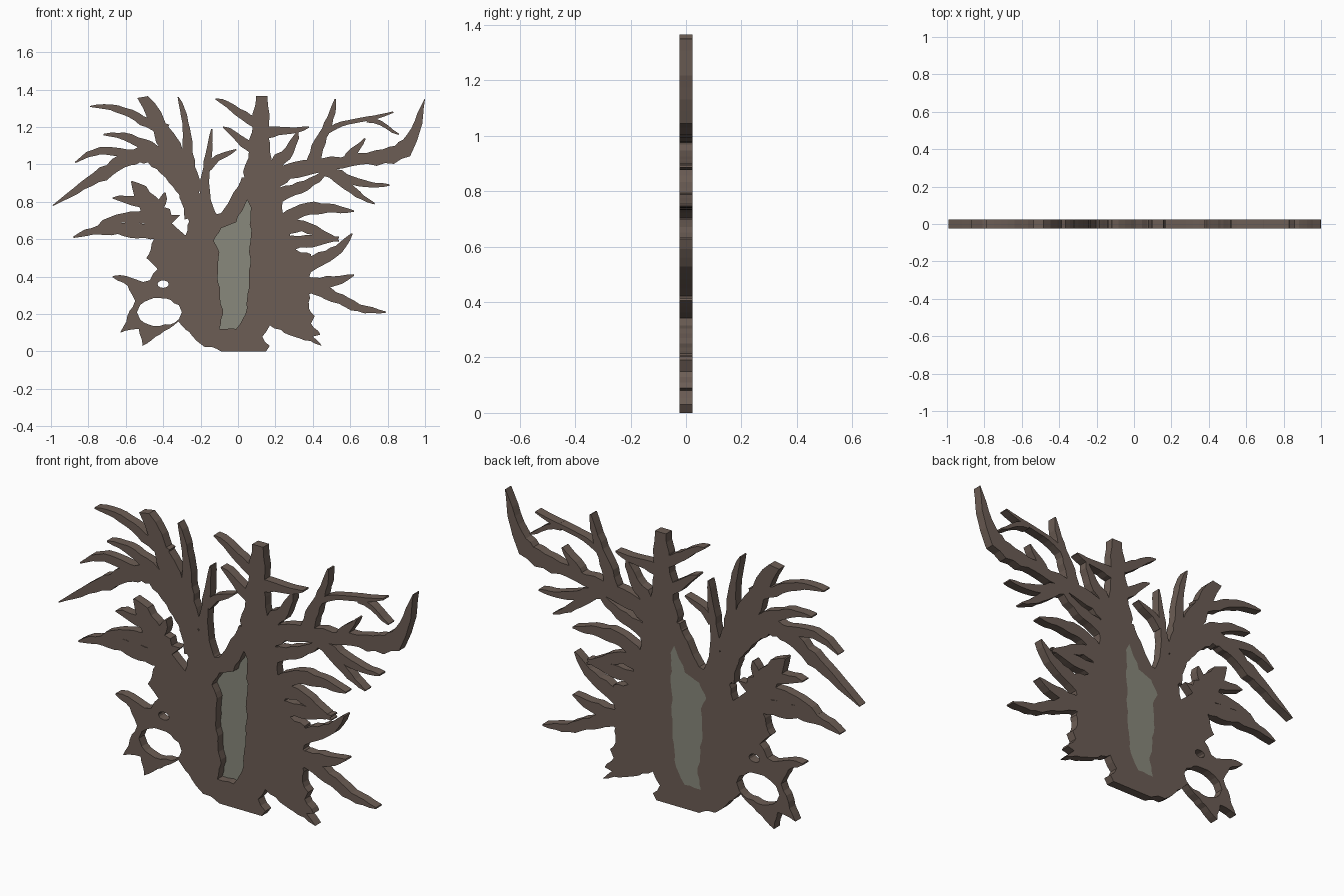
import bpy, bmesh, random
from math import sin, cos, pi, tau
from mathutils import Vector
from mathutils.geometry import delaunay_2d_cdt

if "Cube" in bpy.data.objects:
    bpy.data.objects.remove(bpy.data.objects["Cube"])

random.seed(4)
T = 0.0235            # half thickness of the cut-out
TOP = 136.5           # the tree is cropped flat here
# outlines are (x, z) in hundredths of a unit

TRUNK = [(-9, 0), (15, 0), (17, 3), (13, 8), (17, 14), (33, 7), (45, 3), (40, 8), (44, 9), (39, 15),
         (41, 19), (38, 23), (39, 52), (28, 55), (28, 64), (24, 74), (22, 92), (17, 97), (2, 93),
         (-9, 74), (-18, 71), (-25, 74), (-28, 62), (-37, 70), (-46, 72), (-50, 65), (-45, 60),
         (-49, 50), (-43, 44), (-50, 34), (-59, 35), (-55, 27), (-63, 10), (-53, 12), (-51, 3),
         (-44, 8), (-32, 16), (-20, 4)]
HOLLOW = [(5, 81), (7, 77), (6, 40), (4, 20), (-1, 12), (-10, 12), (-8, 20), (-11, 40), (-10, 53),
          (-13, 59), (-9, 66), (-1, 69)]

# boughs: (x, z, width) along a smooth path
BOUGHS = [
    [(10, 80, 22), (11, 103, 12), (13, 137, 6)],
    [(-20, 66, 10), (-31, 98, 12), (-51, 137, 6)],
    [(-24, 72, 8), (-31, 91, 9), (-50, 105, 8), (-72, 95, 7), (-99, 78, .5)],
    [(12, 86, 14), (27, 96, 8), (60, 102, 6), (89, 108, 9), (100, 135, .5)]]
# twigs: start x, z, end x, z, base width, optional sideways bend in percent
LEFT_TWIGS = [
    (-22, 85, -32, 136, 7), (-38, 118, -79, 131, 6, -6), (-34, 103, -72, 116, 7, -6),
    (-52, 104, -87, 101, 6, -14), (-38, 66, -57, 91, 17), (-45, 79, -67, 82, 7),
    (-44, 72, -39, 85, 7), (-40, 65, -88, 61, 9, -5), (-46, 72, -75, 67, 8, -6), (-48, 34, -67, 40, 7)]
CENTRE_TWIGS = [
    (9, 123, -12, 135, 6), (9, 108, -8, 120, 6), (12, 116, 38, 120, 6), (16, 94, 32, 118, 9, -5),
    (-13, 70, -14, 119, 6, 8), (-16, 98, -1, 108, 4, 8)]
RIGHT_TWIGS = [
    (40, 99, 52, 135, 7), (46, 117, 83, 128, 3, 3), (69, 124, 86, 116, 3, 6), (58, 102, 68, 114, 5),
    (42, 99, 81, 89, 6, -6), (44, 98, 73, 79, 6), (20, 82, 48, 97, 8, -4), (22, 67, 62, 75, 9, 14),
    (24, 67, 54, 59, 8, 8), (26, 57, 54, 61, 8), (35, 45, 61, 63, 9, -8),
    (34, 33, 62, 41, 9), (32, 38, 79, 21, 8, -4)]


def rough(poly, amount=0.6):
    """Break long edges into short uneven ones, like torn bark."""
    out = []
    for a, b in zip(poly, poly[1:] + poly[:1]):
        a, b = Vector(a), Vector(b)
        n = 1 if a.y == b.y == 0 else max(1, round((b - a).length / 3))
        for i in range(n):
            p = a.lerp(b, i / n)
            if i:
                p += Vector((random.uniform(-amount, amount), random.uniform(-amount, amount)))
            out.append(p)
    return out


def oval(x, z, rx, rz, n=12):
    return [(x + rx * cos(tau * i / n), z + rz * sin(tau * i / n)) for i in range(n)]


def bough_line(path, steps=7):
    """Smooth centre line through the path points; z holds the width."""
    pts = [Vector(p) for p in path]
    pts = [2 * pts[0] - pts[1]] + pts + [2 * pts[-1] - pts[-2]]
    line = []
    for a, b, c, d in zip(pts, pts[1:], pts[2:], pts[3:]):
        for k in range(steps):
            t = k / steps
            p = 0.5 * (2 * b + (c - a) * t + (2 * a - 5 * b + 4 * c - d) * t * t
                       + (3 * b - a - 3 * c + d) * t ** 3)
            p.z = b.z + (c.z - b.z) * t
            line.append(p)
    return line + [pts[-2]]


def twig_line(x0, z0, x1, z1, width, bend=0):
    """Tapering, slightly wavy centre line between two points."""
    a, b = Vector((x0, z0)), Vector((x1, z1))
    side = Vector((z0 - z1, x1 - x0))
    n = max(5, round((b - a).length / 3.5))
    line = []
    for i in range(n + 1):
        t = i / n
        p = a.lerp(b, t) + side * (bend / 100 * sin(pi * t) + 0.02 * sin(tau * t))
        line.append(Vector((p.x, p.y, width * (1 - t) ** 0.6 + 0.7 * t)))
    return line


def strip(line):
    """Uneven quads along a centre line."""
    sides = []
    for i, p in enumerate(line):
        d = (line[min(i + 1, len(line) - 1)] - line[max(i - 1, 0)]).xy.normalized()
        pair = []
        for s in (1, -1):
            q = p.xy + Vector((-d.y, d.x)) * s * p.z * 0.5 * random.uniform(0.8, 1.2)
            pair.append(Vector((max(-100, min(100, q.x)), max(0, min(TOP, q.y)))))
        sides.append(pair)
    return [[r0, r1, l1, l0] for (l0, r0), (l1, r1) in zip(sides, sides[1:])]


def ccw(poly):
    area = sum(a.x * b.y - b.x * a.y for a, b in zip(poly, poly[1:] + poly[:1]))
    return poly if area > 0 else poly[::-1]


def slab(name, verts, faces, y0, y1, colour):
    """Extrude flat triangles between two depths."""
    bm = bmesh.new()
    vs = [bm.verts.new((v.x / 100, y0, v.y / 100)) for v in verts]
    for f in faces:
        bm.faces.new([vs[i] for i in f])
    bmesh.ops.delete(bm, geom=[v for v in bm.verts if not v.link_faces], context='VERTS')
    ext = bmesh.ops.extrude_face_region(bm, geom=bm.faces[:], use_keep_orig=True)
    bmesh.ops.translate(bm, vec=(0, y1 - y0, 0),
                        verts=[g for g in ext['geom'] if isinstance(g, bmesh.types.BMVert)])
    bmesh.ops.recalc_face_normals(bm, faces=bm.faces[:])
    me = bpy.data.meshes.new(name)
    bm.to_mesh(me)
    bm.free()
    mat = bpy.data.materials.new(name + "_colour")
    mat.diffuse_color = colour
    mat.use_nodes = True
    mat.node_tree.nodes["Principled BSDF"].inputs["Base Color"].default_value = mat.diffuse_color
    me.materials.append(mat)
    bpy.context.collection.objects.link(bpy.data.objects.new(name, me))


# overlay all outlines, then keep solid regions (first three outlines are openings)
polys = [rough(HOLLOW), rough(oval(-42, 21, 12, 7.5)), rough(oval(-40, 36, 3, 2)), rough(TRUNK)]
for path in BOUGHS:
    polys += strip(bough_line(path))
for twig in LEFT_TWIGS + CENTRE_TWIGS + RIGHT_TWIGS:
    polys += strip(twig_line(*twig))
coords, loops = [], []
for p in polys:
    loops.append(list(range(len(coords), len(coords) + len(p))))
    coords += ccw(p)
verts, _, tris, _, _, source = delaunay_2d_cdt(coords, [], loops, 0, 1e-3, True)
wood = [t for t, s in zip(tris, source) if s and not {0, 1, 2} & set(s)]
opening = [t for t, s in zip(tris, source) if 0 in s]

# bark silhouette and the panel closing the back of the hollow
slab("tree_silhouette", verts, wood, -T, T, (0.15, 0.11, 0.09, 1))
slab("hollow_backing", verts, opening, T - 0.006, T, (0.25, 0.25, 0.2, 1))
